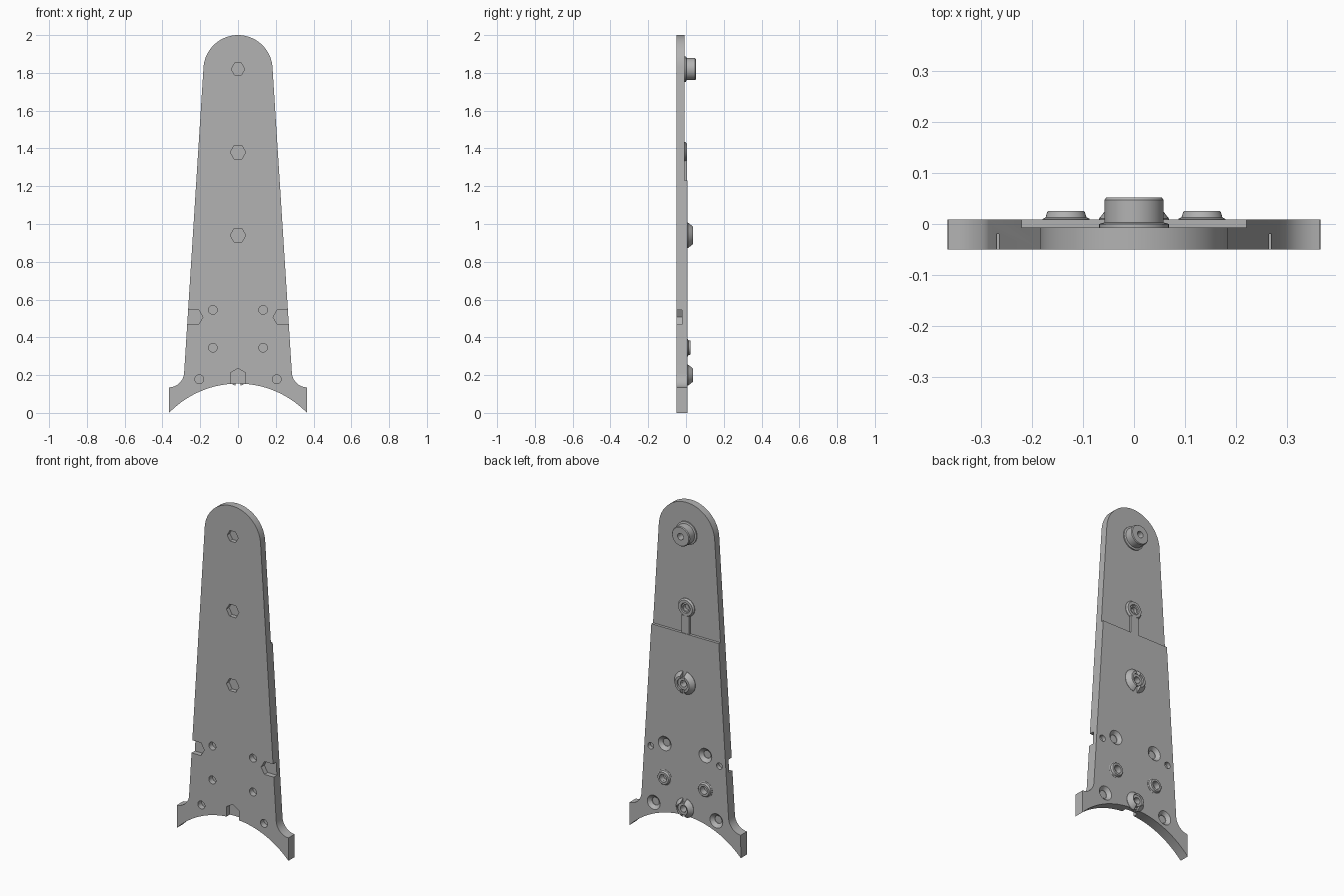
import bpy, bmesh
from math import sin, cos, pi, radians, asin, sqrt

if "Cube" in bpy.data.objects:
    bpy.data.objects.remove(bpy.data.objects["Cube"], do_unlink=True)

grey = bpy.data.materials.new("plain grey")
grey.use_nodes = True
colour = (0.45, 0.45, 0.45, 1)
grey.diffuse_color = colour
grey.node_tree.nodes["Principled BSDF"].inputs["Base Color"].default_value = colour

FRONT, BACK, UPPER = -0.05, 0.009, -0.007


def finish(name, bm):
    bmesh.ops.recalc_face_normals(bm, faces=bm.faces)
    me = bpy.data.meshes.new(name)
    bm.to_mesh(me)
    bm.free()
    me.materials.append(grey)
    ob = bpy.data.objects.new(name, me)
    bpy.context.collection.objects.link(ob)
    return ob


def prism(name, pts, y0, y1):
    """Extrude an (x, z) outline along y."""
    bm = bmesh.new()
    face = bm.faces.new([bm.verts.new((x, y0, z)) for x, z in pts])
    ext = bmesh.ops.extrude_face_region(bm, geom=[face])["geom"]
    bmesh.ops.translate(bm, vec=(0, y1 - y0, 0),
                        verts=[v for v in ext if isinstance(v, bmesh.types.BMVert)])
    return finish(name, bm)


def arc(cx, cz, r, a0, a1, n):
    return [(cx + r * cos(radians(a0 + (a1 - a0) * i / n)),
             cz + r * sin(radians(a0 + (a1 - a0) * i / n))) for i in range(n + 1)]


def ring(name, x, z, profile, n=40):
    """Revolve a closed (radius, y) profile about an axis along y."""
    bm = bmesh.new()
    loops = [[bm.verts.new((x + r * cos(2 * pi * i / n), y, z + r * sin(2 * pi * i / n)))
              for r, y in profile] for i in range(n)]
    for i in range(n):
        a, b = loops[i], loops[(i + 1) % n]
        for j in range(len(profile)):
            k = (j + 1) % len(profile)
            bm.faces.new((a[j], a[k], b[k], b[j]))
    return finish(name, bm)


def disc(x, z, r, y0, y1, n=32):
    return prism("cutter", arc(x, z, r, 0, 360, n)[:-1], y0, y1)


def cone(x, z, r0, r1, y0, y1, n=32):
    bm = bmesh.new()
    a, b = [[bm.verts.new((px, y, pz)) for px, pz in arc(x, z, r, 0, 360, n)[:-1]]
            for r, y in ((r0, y0), (r1, y1))]
    bm.faces.new(a)
    bm.faces.new(b)
    for i in range(n):
        k = (i + 1) % n
        bm.faces.new((a[i], a[k], b[k], b[i]))
    return finish("cutter", bm)


def cut(target, cutter):
    mod = target.modifiers.new("cut", "BOOLEAN")
    mod.operation, mod.solver, mod.object = "DIFFERENCE", "EXACT", cutter
    bpy.context.view_layer.objects.active = target
    bpy.ops.object.modifier_apply(modifier=mod.name)
    bpy.data.objects.remove(cutter, do_unlink=True)


def box(x0, x1, z0, z1, y0, y1):
    return prism("cutter", [(x0, z0), (x1, z0), (x1, z1), (x0, z1)], y0, y1)


# Plate outline: arched foot, flared ankles, tapering sides, rounded head
half, rise = 0.365, 0.155
radius = (half ** 2 + rise ** 2) / (2 * rise)
span = 2 * sqrt(radius ** 2 - half ** 2)
swing = asin(half / radius) * 180 / pi
foot = arc(0, rise - radius, radius, 90 + swing, 90 - swing, 40)
ankle = arc(0.367, 0.217, 0.082, 268, 184, 10)
head = arc(0, 1.817, 0.183, 4, 176, 40)
outline = foot + ankle + head + [(-x, z) for x, z in reversed(ankle)]
plate = prism("plate", outline, FRONT, BACK)
cut(plate, box(-0.5, 0.5, 1.23, 2.1, UPPER, 0.1))

# Hexagonal nut pockets with screw holes behind them
for z, r in ((1.82, 0.036), (1.38, 0.041), (0.94, 0.041)):
    cut(plate, disc(0, z, r, -0.1, -0.025, 6))
    cut(plate, disc(0, z, 0.019, -0.02, 0.1))
cut(plate, prism("cutter", [(-0.04, 0.05), (0.04, 0.05), (0.04, 0.212),
                            (0, 0.235), (-0.04, 0.212)], -0.1, -0.02))
cut(plate, disc(0, 0.2, 0.019, -0.015, 0.1))

# Edge pockets, plain holes and countersinks on both sides
for s in (-1, 1):
    cut(plate, prism("cutter", [(s * x, z) for x, z in (
        (0.186, 0.507), (0.208, 0.545), (0.4, 0.545), (0.4, 0.469), (0.208, 0.469))],
        -0.1, -0.02))
    cut(plate, disc(s * 0.225, 0.507, 0.019, -0.015, 0.1))
    for x, z in ((0.133, 0.545), (0.133, 0.345), (0.205, 0.178)):
        cut(plate, disc(s * x, z, 0.023, -0.1, -0.017))
        cut(plate, disc(s * x, z, 0.023, -0.012, 0.1))
        if z != 0.345:
            cut(plate, cone(s * x, z, 0.022, 0.044, -0.01, BACK + 0.002))
parts = [plate]

# Head boss: flange and tall round post
parts.append(ring("head_boss", 0, 1.82, [
    (0.019, -0.012), (0.068, -0.012), (0.068, 0), (0.058, 0.003), (0.058, 0.047),
    (0.054, 0.052), (0.019, 0.052)]))

# Upper boss with its raised stem
parts.append(ring("upper_boss", 0, 1.38, [
    (0.019, -0.012), (0.053, -0.012), (0.053, -0.004), (0.046, 0.006),
    (0.030, 0.006), (0.027, 0.0), (0.019, 0.0)]))
parts.append(prism("upper_stem", [(-0.025, 1.225), (0.025, 1.225), (0.025, 1.335),
                                  (-0.025, 1.335)], -0.012, 0.006))

# Slotted conical bosses
for name, z, r in (("middle_boss", 0.94, 0.068), ("foot_boss", 0.2, 0.057)):
    boss = ring(name, 0, z, [(0.034, 0.004), (r, 0.004), (r, BACK + 0.002),
                             (r - 0.016, 0.032), (r - 0.021, 0.038), (0.034, 0.038)])
    cut(boss, box(-0.012, 0.012, z - 0.1, z + 0.1, -0.01, 0.1))
    parts += [boss, ring(name + "_core", 0, z, [(0.019, 0.004), (0.0345, 0.004),
                                                (0.0345, 0.026), (0.019, 0.026)])]

# Small flared bosses
for s, side in ((1, "left"), (-1, "right")):
    parts.append(ring(side + "_small_boss", s * 0.133, 0.345, [
        (0.023, 0.004), (0.046, 0.004), (0.046, BACK + 0.001), (0.040, 0.013),
        (0.037, 0.023), (0.035, 0.025), (0.023, 0.025)]))

for ob in bpy.context.view_layer.objects:
    ob.select_set(ob in parts)
bpy.context.view_layer.objects.active = plate
bpy.ops.object.shade_smooth_by_angle(angle=radians(25))
